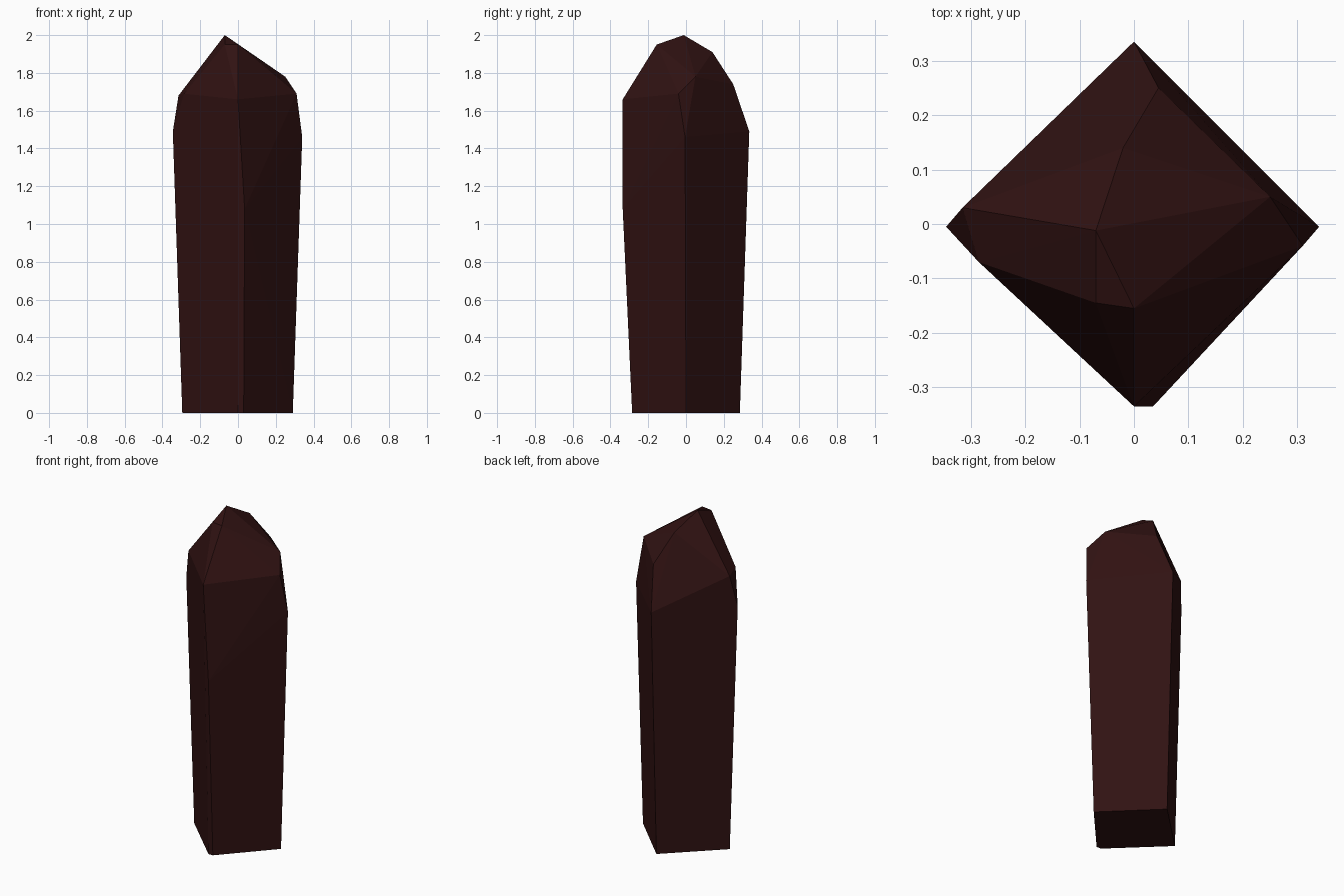
import bpy, bmesh

if "Cube" in bpy.data.objects:
    bpy.data.objects.remove(bpy.data.objects["Cube"])

# Key corners of the faceted shard: foot, shoulders, crown
foot = [(-.295, 0, 0), (0, -.285, 0), (.03, -.285, 0), (.29, 0, 0), (0, .285, 0)]
shoulder = [(-.345, -.005, 1.49), (.34, -.005, 1.46), (0, .335, 1.49),
            (.035, -.335, 1.08), (0, -.335, 1.66)]
crown = [(-.315, .03, 1.68), (-.285, -.07, 1.69), (.31, -.04, 1.69),
         (.25, .05, 1.78), (.045, .25, 1.74), (-.02, .14, 1.91),
         (-.07, -.145, 1.95), (0, -.155, 1.95), (-.07, -.012, 2)]

# Wrap the corners in a flat-faced convex skin
bm = bmesh.new()
for p in foot + shoulder + crown:
    bm.verts.new(p)
hull = bmesh.ops.convex_hull(bm, input=bm.verts[:])
loose = [v for v in bm.verts if not v.link_faces]
bmesh.ops.delete(bm, geom=loose, context='VERTS')
bmesh.ops.recalc_face_normals(bm, faces=bm.faces[:])
mesh = bpy.data.meshes.new("crystal_shard")
bm.to_mesh(mesh)
bm.free()
shard = bpy.data.objects.new("crystal_shard", mesh)
bpy.context.collection.objects.link(shard)

# Dark red stone
mat = bpy.data.materials.new("dark_red_stone")
mat.diffuse_color = (.03, .006, .006, 1)
mat.use_nodes = True
mat.node_tree.nodes["Principled BSDF"].inputs["Base Color"].default_value = mat.diffuse_color
mesh.materials.append(mat)
